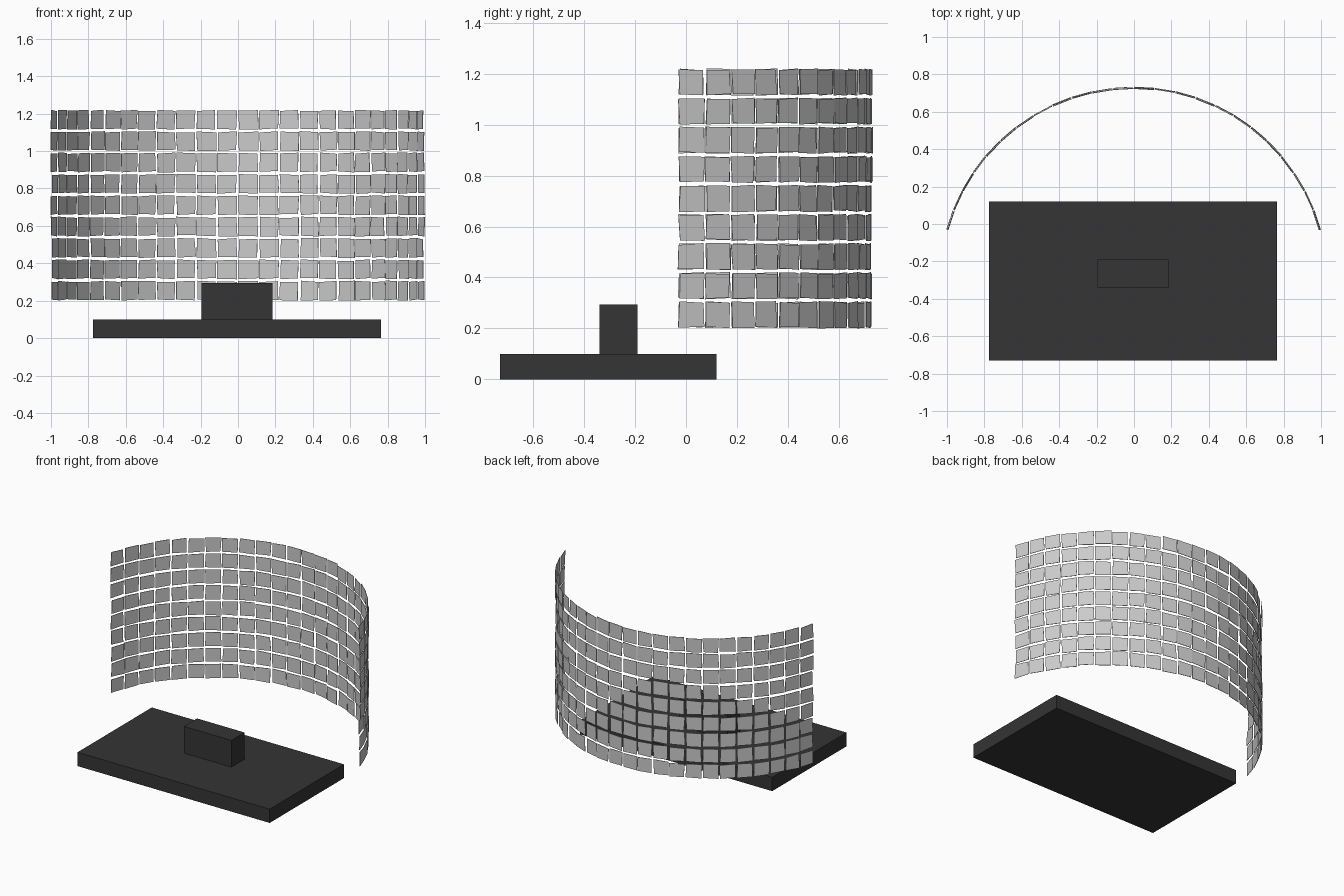
import bpy, bmesh, math, random

random.seed(7)
cube = bpy.data.objects.get("Cube")
if cube:
    bpy.data.objects.remove(cube, do_unlink=True)


def material(name, value):
    mat = bpy.data.materials.new(name)
    mat.use_nodes = True
    colour = (value, value, value, 1)
    mat.diffuse_color = colour
    mat.node_tree.nodes["Principled BSDF"].inputs["Base Color"].default_value = colour
    return mat


def add_object(name, bm, mat):
    mesh = bpy.data.meshes.new(name)
    bm.to_mesh(mesh)
    bm.free()
    mesh.materials.append(mat)
    obj = bpy.data.objects.new(name, mesh)
    bpy.context.collection.objects.link(obj)
    return obj


def box(name, low, high, mat):
    bm = bmesh.new()
    bmesh.ops.create_cube(bm, size=1)
    for v in bm.verts:
        v.co = [(a + b) / 2 + c * (b - a) for a, b, c in zip(low, high, v.co)]
    return add_object(name, bm, mat)


charcoal = material("charcoal", 0.035)
light_grey = material("light grey", 0.6)

# Stage slab and the block standing on it
box("stage", (-0.775, -0.73, 0), (0.765, 0.12, 0.1), charcoal)
box("stage_block", (-0.195, -0.34, 0.1), (0.185, -0.19, 0.294), charcoal)

# Curved screen of slightly uneven flat tiles
RADIUS, CENTRE_X, CENTRE_Y = 1.033, -0.002, -0.305
HALF_ANGLE = math.radians(74.7)
COLUMNS, ROWS = 24, 9
BOTTOM, TOP, TILE_HEIGHT = 0.204, 1.217, 0.099
row_step = (TOP - BOTTOM - TILE_HEIGHT) / (ROWS - 1)
column_step = 2 * HALF_ANGLE / COLUMNS
GAP = 0.01


def jitter(amount):
    return random.uniform(-amount, amount)


bm = bmesh.new()
for row in range(ROWS):
    z = BOTTOM + row * row_step
    for column in range(COLUMNS):
        start = -HALF_ANGLE + column * column_step
        radius = RADIUS + jitter(0.005)
        corners = []
        for side, up in ((0, 0), (1, 0), (1, 1), (0, 1)):
            angle = start + side * (column_step - GAP) + GAP / 2 + jitter(0.004)
            corners.append(bm.verts.new((
                CENTRE_X + radius * math.sin(angle),
                CENTRE_Y + radius * math.cos(angle),
                z + up * TILE_HEIGHT + jitter(0.004))))
        bm.faces.new(corners)
screen = add_object("screen_tiles", bm, light_grey)
thickness = screen.modifiers.new("thickness", "SOLIDIFY")
thickness.thickness = 0.003
thickness.offset = 0
